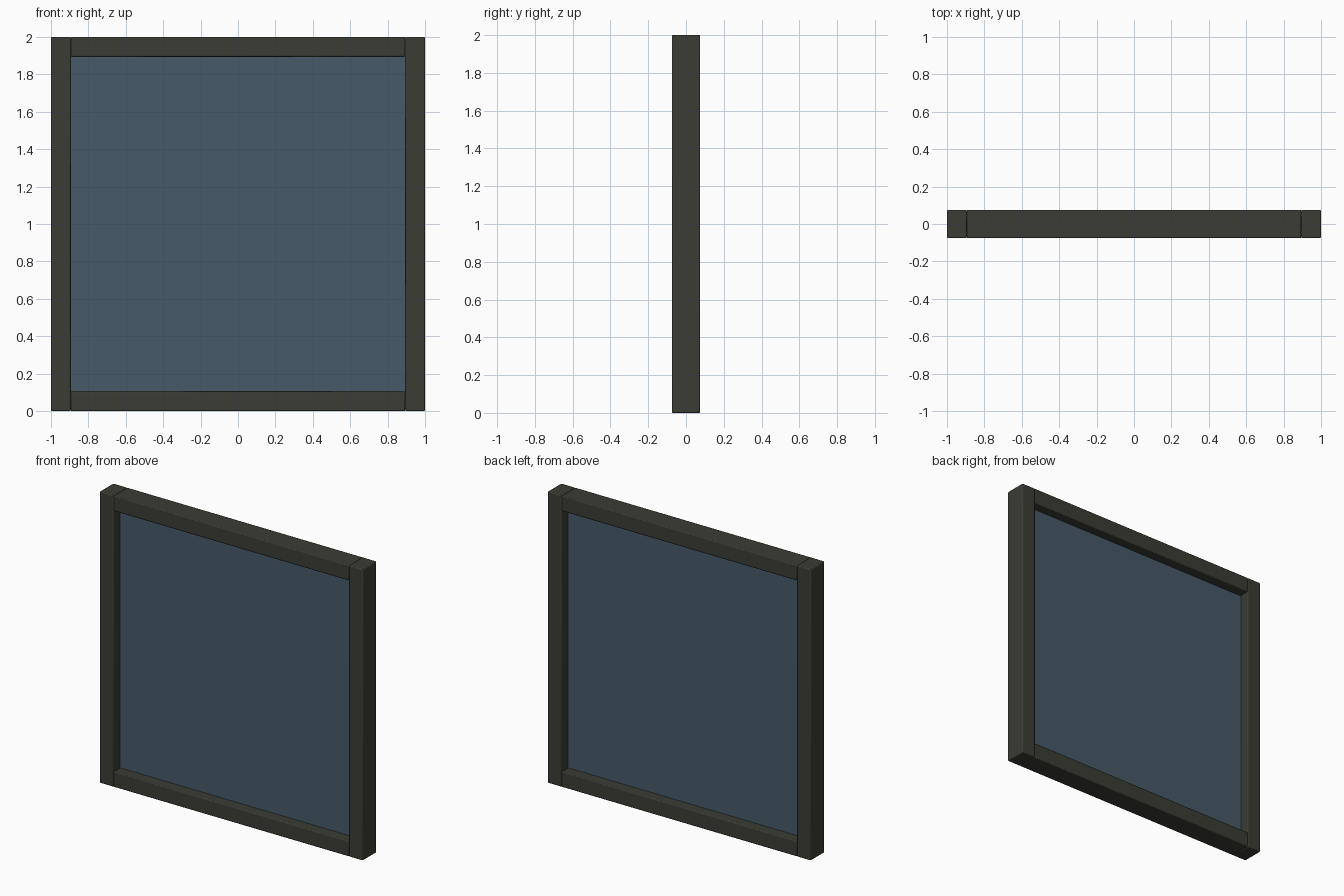
import bpy

# Remove the default cube
cube = bpy.data.objects.get("Cube")
if cube:
    bpy.data.objects.remove(cube, do_unlink=True)


def make_material(name, colour):
    mat = bpy.data.materials.new(name)
    mat.use_nodes = True
    mat.diffuse_color = colour
    shader = mat.node_tree.nodes["Principled BSDF"]
    shader.inputs["Base Color"].default_value = colour[:3] + (1.0,)
    shader.inputs["Alpha"].default_value = colour[3]
    return mat


def make_box(name, size, centre, mat, bevel=0.0):
    bpy.ops.mesh.primitive_cube_add(size=1, location=centre)
    obj = bpy.context.object
    obj.name = name
    obj.scale = size
    bpy.ops.object.transform_apply(location=False, rotation=False, scale=True)
    obj.data.materials.append(mat)
    if bevel:
        mod = obj.modifiers.new("Soft edges", "BEVEL")
        mod.width = bevel
        mod.segments = 2
        bpy.ops.object.shade_smooth_by_angle()
    return obj


frame_mat = make_material("dark bronze", (0.045, 0.045, 0.036, 1.0))
glass_mat = make_material("blue grey glass", (0.062, 0.1, 0.141, 0.95))

SIDE = 2.0       # outer width and height
BAR = 0.106      # face width of each frame bar
DEPTH = 0.15     # frame depth
EDGE = 0.006     # rounding of the bar edges
OPENING = SIDE - 2 * BAR

# Upright stiles at full height
for name, sign in (("left_stile", 1), ("right_stile", -1)):
    make_box(name, (BAR, DEPTH, SIDE), (sign * (SIDE - BAR) / 2, 0, SIDE / 2),
             frame_mat, EDGE)

# Rails fitted between the stiles
for name, z in (("bottom_rail", BAR / 2), ("top_rail", SIDE - BAR / 2)):
    make_box(name, (OPENING, DEPTH, BAR), (0, 0, z), frame_mat, EDGE)

# Thin pane in the middle of the frame, tucked slightly into the bars
make_box("glass_pane", (OPENING + 0.02, 0.012, OPENING + 0.02),
         (0, 0, SIDE / 2), glass_mat)
